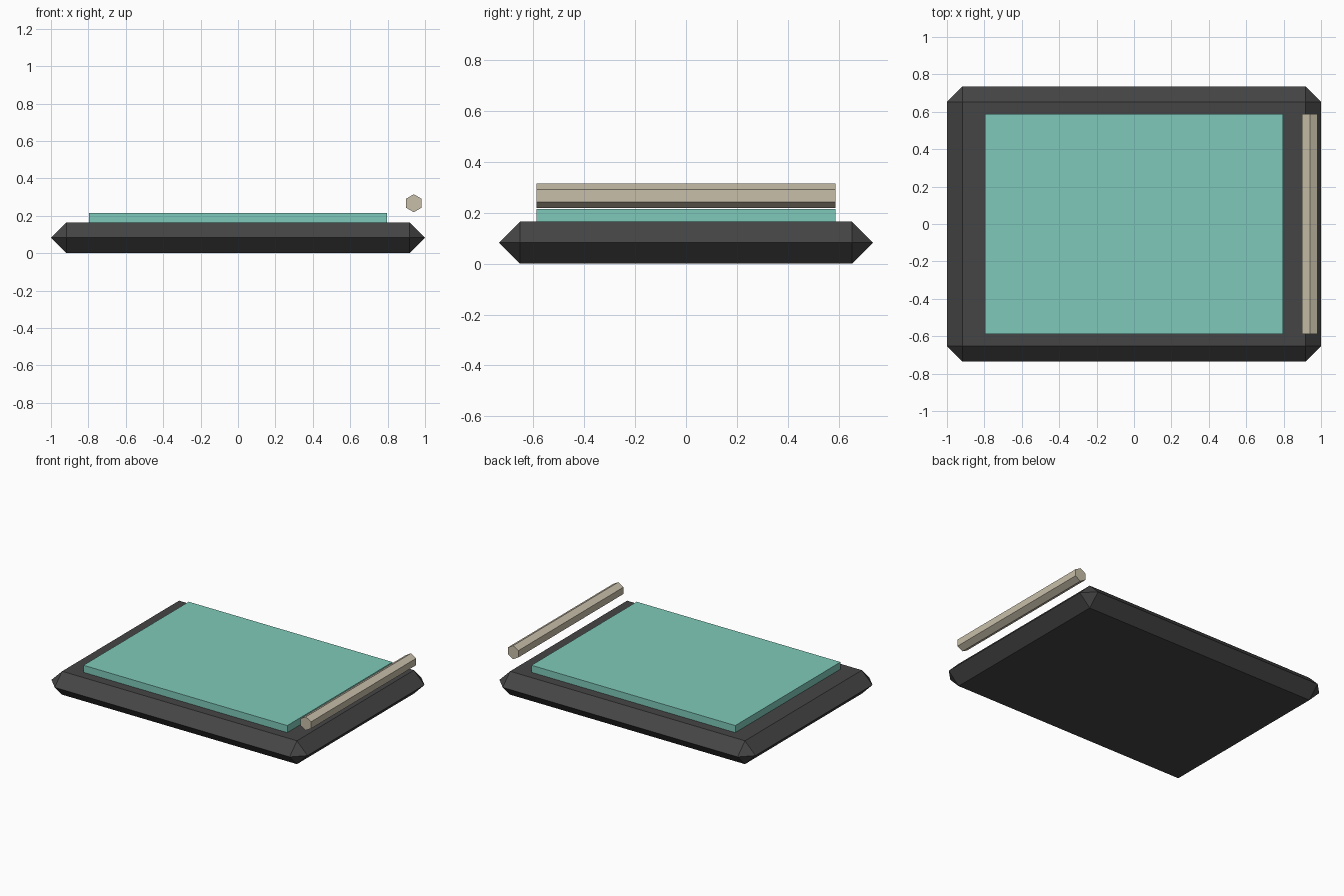
import bpy, bmesh, math
from mathutils import Matrix

if "Cube" in bpy.data.objects:
    bpy.data.objects.remove(bpy.data.objects["Cube"])


def material(name, rgb):
    m = bpy.data.materials.new(name)
    m.diffuse_color = (*rgb, 1)
    m.use_nodes = True
    m.node_tree.nodes["Principled BSDF"].inputs["Base Color"].default_value = m.diffuse_color
    return m


def finish(bm, name, mat):
    bmesh.ops.recalc_face_normals(bm, faces=bm.faces)
    me = bpy.data.meshes.new(name)
    bm.to_mesh(me)
    bm.free()
    me.materials.append(mat)
    ob = bpy.data.objects.new(name, me)
    bpy.context.collection.objects.link(ob)
    return ob


dark = material("dark grey", (0.06, 0.06, 0.06))
teal = material("teal", (0.21, 0.59, 0.49))
beige = material("beige", (0.58, 0.52, 0.40))

# Tablet body: slab whose edges are all chamfered by half its thickness
X, Y, B = 1.0, 0.735, 0.0825
bm = bmesh.new()
for sx in (-1, 1):
    for sy in (-1, 1):
        for co in ((X - B, Y - B, 0), (X - B, Y - B, 2 * B), (X, Y - B, B), (X - B, Y, B)):
            bm.verts.new((sx * co[0], sy * co[1], co[2]))
bmesh.ops.convex_hull(bm, input=bm.verts)
bmesh.ops.dissolve_limit(bm, angle_limit=0.01, verts=bm.verts, edges=bm.edges)
finish(bm, "tablet_body", dark)

# Screen: raised plate on top of the body
bm = bmesh.new()
bmesh.ops.create_cube(bm, size=1, matrix=Matrix.Translation((0, 0, 0.19))
                      @ Matrix.Diagonal((1.592, 1.174, 0.05, 1)))
finish(bm, "screen", teal)

# Stylus: six-sided rod along y, hovering over the right edge, corner upward
bm = bmesh.new()
ring = [bm.verts.new((0.94 + 0.048 * math.sin(i * math.pi / 3), -0.587,
                      0.267 + 0.048 * math.cos(i * math.pi / 3))) for i in range(6)]
cap = bm.faces.new(ring)
ext = bmesh.ops.extrude_face_region(bm, geom=[cap], use_keep_orig=True)
bmesh.ops.translate(bm, vec=(0, 1.174, 0),
                    verts=[v for v in ext["geom"] if isinstance(v, bmesh.types.BMVert)])
finish(bm, "stylus", beige)
